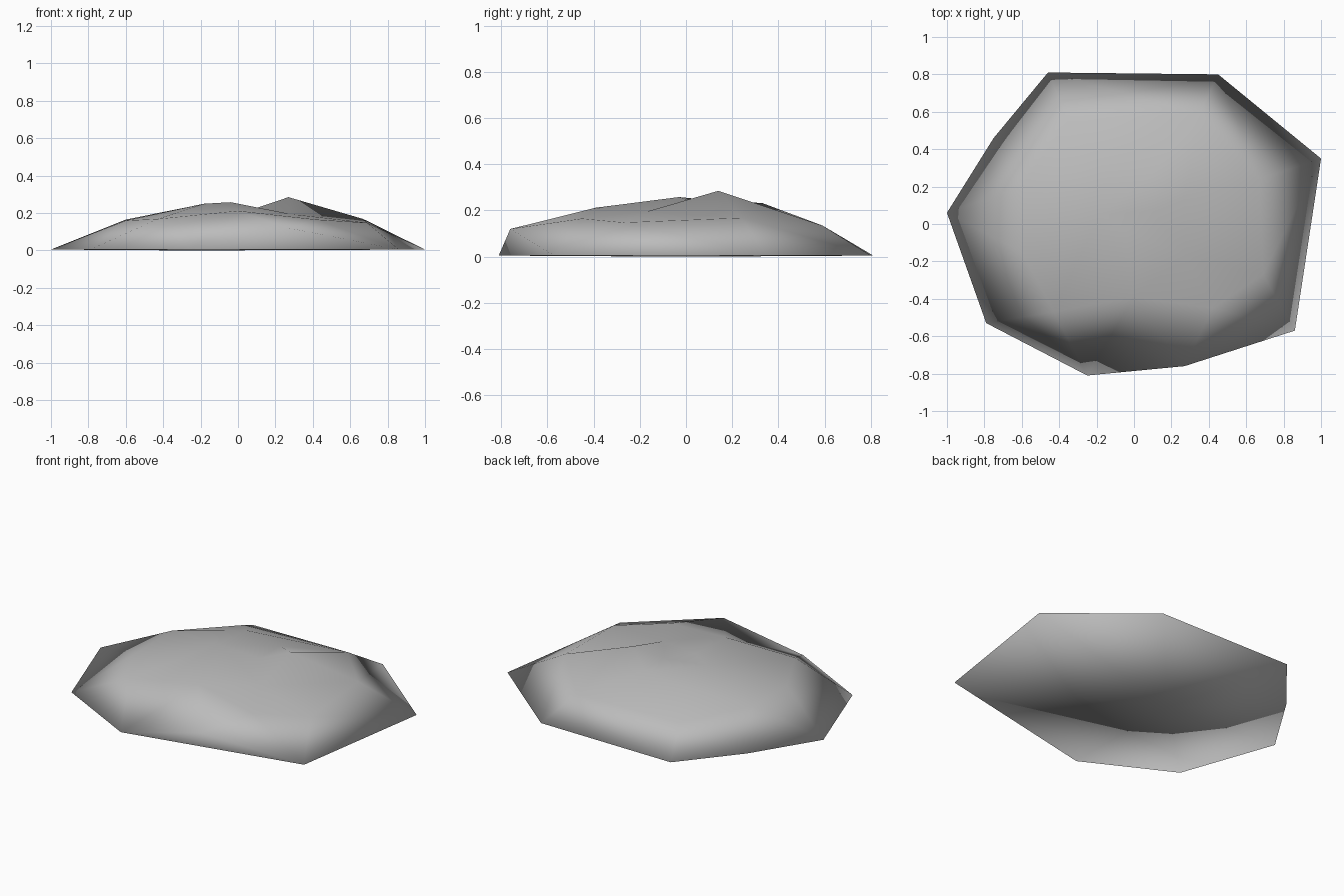
import bpy
import bmesh
from mathutils import Vector
from mathutils.geometry import delaunay_2d_cdt

if "Cube" in bpy.data.objects:
    bpy.data.objects.remove(bpy.data.objects["Cube"])

# Stone colour
stone = bpy.data.materials.new("stone_grey")
stone.use_nodes = True
grey = (0.5, 0.5, 0.5, 1)
stone.diffuse_color = grey
stone.node_tree.nodes["Principled BSDF"].inputs["Base Color"].default_value = grey

# Ground outline, with one lifted corner at the front
LIFTED = 3
rim = [Vector(p) for p in (
    (-1, .06, .005), (-.79, -.53, .005), (-.25, -.81, .005), (.27, -.76, .12),
    (.86, -.57, .005), (1, .35, .005), (.45, .8, .005), (-.46, .81, .005),
    (-.75, .46, .005))]

# Shoulders, peaks and the shallow valley of the upper surface
bumps = [Vector(p) for p in (
    (-.6, .2, .165), (-.6, -.15, .16), (-.43, -.47, .168), (0, -.39, .212),
    (.42, -.45, .165), (.69, -.27, .148), (.67, .24, .168), (.35, .59, .135),
    (-.35, .56, .13), (-.17, .33, .232), (.27, .14, .285), (-.04, -.03, .258),
    (-.18, .05, .25), (.1, .07, .228), (.1, .27, .228), (.28, -.17, .195))]

# Upper surface joins all points
points = rim + bumps
loop = list(range(len(rim)))
edges = list(zip(loop, loop[1:] + loop[:1]))
flat, _, faces, origins, _, _ = delaunay_2d_cdt(
    [p.xy for p in points], edges, [], 1, 1e-5)

bm = bmesh.new()
verts = [bm.verts.new((p.x, p.y, points[o[0]].z)) for p, o in zip(flat, origins)]
where = {o[0]: v for v, o in zip(verts, origins)}
for f in faces:
    bm.faces.new([verts[i] for i in f])

# Undercut front triangle, then a nearly flat underside fanned to a low point
bm.faces.new([where[i] for i in (LIFTED + 1, LIFTED, LIFTED - 1)])
low = bm.verts.new((-.25, 0, 0))
ground = [i for i in loop if i != LIFTED]
for a, b in zip(ground, ground[1:] + ground[:1]):
    bm.faces.new((where[b], where[a], low))
bmesh.ops.recalc_face_normals(bm, faces=bm.faces)
for f in bm.faces:
    f.smooth = True

mesh = bpy.data.meshes.new("flat_rock")
bm.to_mesh(mesh)
bm.free()
mesh.materials.append(stone)
rock = bpy.data.objects.new("flat_rock", mesh)
bpy.context.collection.objects.link(rock)
